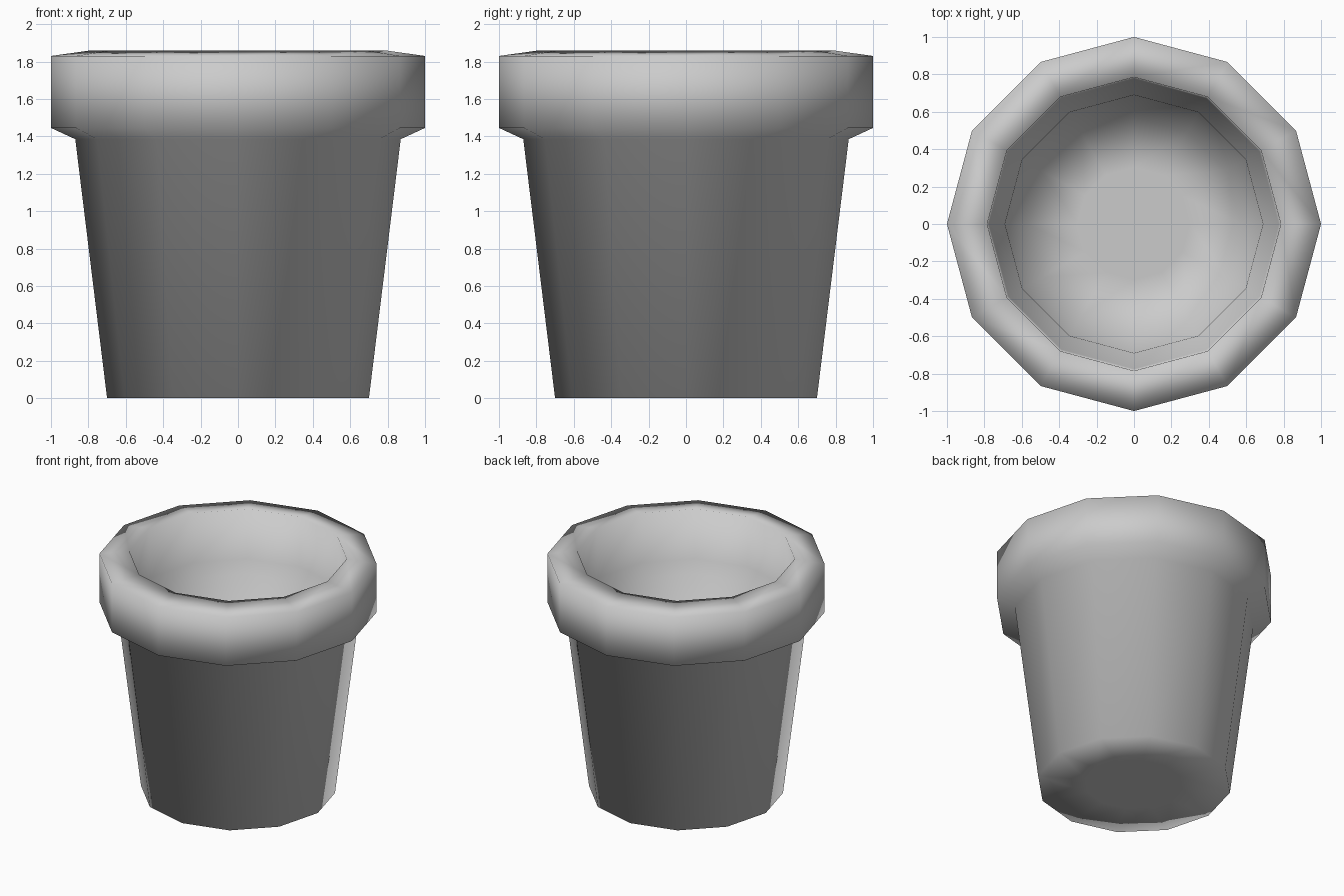
import bpy, bmesh
from math import cos, sin, tau

if "Cube" in bpy.data.objects:
    bpy.data.objects.remove(bpy.data.objects["Cube"])

SIDES = 12

# Profile (radius, height) from the base centre patch, up over the rim, down to the inner floor
PROFILE = [
    (0.35, 0.00),   # base centre patch
    (0.70, 0.00),   # base edge
    (0.87, 1.385),  # top of tapered body
    (1.00, 1.445),  # rim lower edge
    (1.00, 1.83),   # rim upper edge
    (0.785, 1.86),  # lip of the opening
    (0.775, 1.47),  # inside of the rim
    (0.69, 1.39),   # inner ledge
    (0.57, 0.12),   # inner floor edge
    (0.30, 0.12),   # inner floor centre patch
]


def lathe(name, profile, sides):
    bm = bmesh.new()
    rings = [[bm.verts.new((r * cos(tau * i / sides), r * sin(tau * i / sides), z))
              for i in range(sides)] for r, z in profile]
    for low, high in zip(rings, rings[1:]):
        for i in range(sides):
            j = (i + 1) % sides
            bm.faces.new((low[i], low[j], high[j], high[i]))
    bm.faces.new(rings[0][::-1])   # base
    bm.faces.new(rings[-1])        # inner floor
    bmesh.ops.recalc_face_normals(bm, faces=bm.faces)
    for f in bm.faces:
        f.smooth = True
    mesh = bpy.data.meshes.new(name)
    bm.to_mesh(mesh)
    bm.free()
    obj = bpy.data.objects.new(name, mesh)
    bpy.context.collection.objects.link(obj)
    return obj


# Twelve-sided pot with soft shading all over
lathe("flower_pot", PROFILE, SIDES)
